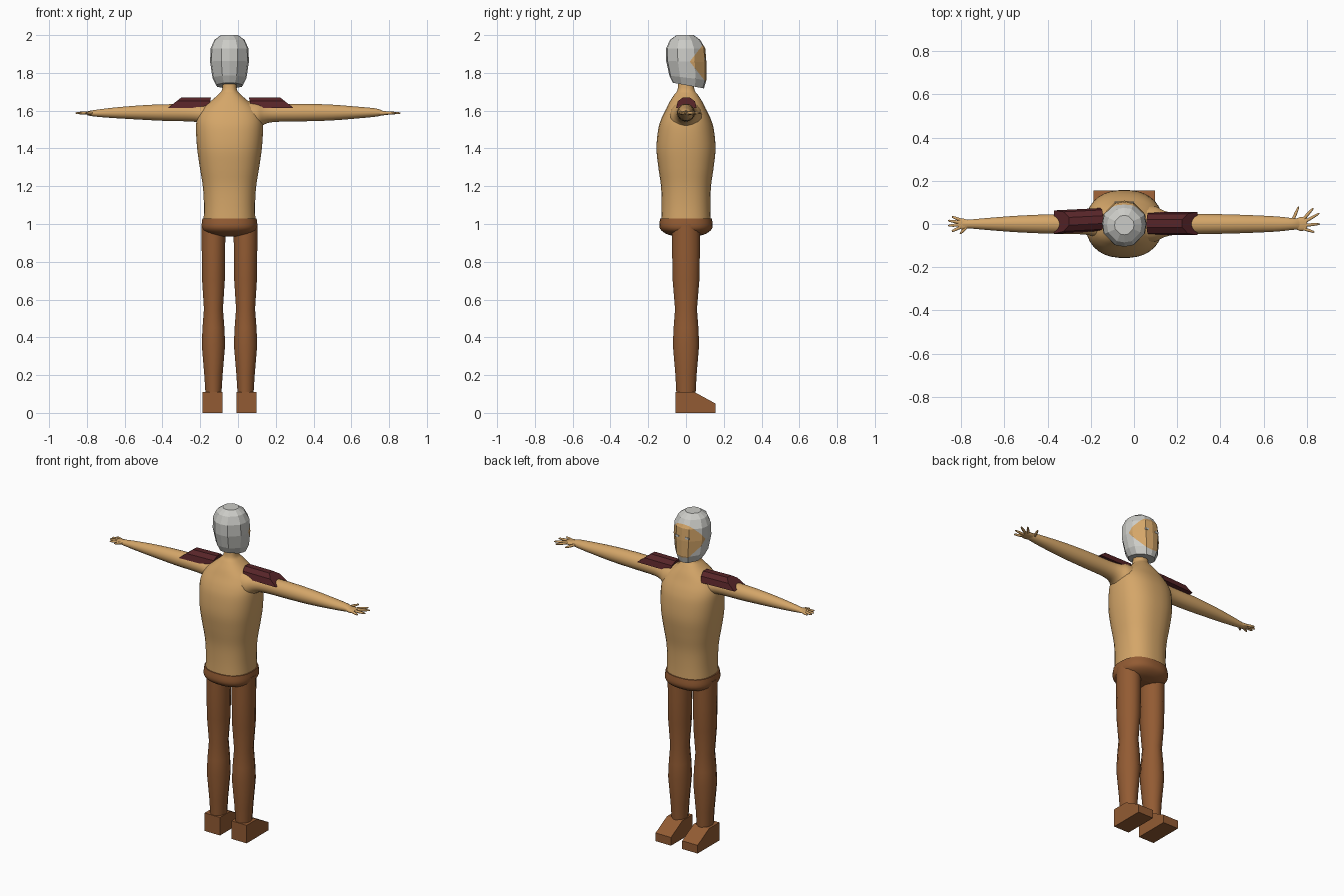
import bpy, bmesh, math
from mathutils import Vector

if "Cube" in bpy.data.objects:
    bpy.data.objects.remove(bpy.data.objects["Cube"])

CX = -0.045  # body axis


def material(name, rgb):
    m = bpy.data.materials.new(name)
    m.diffuse_color = (*rgb, 1)
    m.use_nodes = True
    m.node_tree.nodes["Principled BSDF"].inputs["Base Color"].default_value = m.diffuse_color
    return m


TAN = material("tan_skin", (0.66, 0.38, 0.14))
BROWN = material("brown_cloth", (0.29, 0.105, 0.033))
RED = material("dark_red", (0.095, 0.018, 0.021))
GREY = material("light_grey", (0.60, 0.60, 0.57))


def finish(name, bm, mats, smooth=False):
    bmesh.ops.recalc_face_normals(bm, faces=bm.faces[:])
    for f in bm.faces:
        f.smooth = smooth and len(f.verts) == 4
    me = bpy.data.meshes.new(name)
    bm.to_mesh(me)
    bm.free()
    for m in mats:
        me.materials.append(m)
    ob = bpy.data.objects.new(name, me)
    bpy.context.collection.objects.link(ob)
    return ob


def loft_bm(rings):
    bm = bmesh.new()
    vs = [[bm.verts.new(p) for p in r] for r in rings]
    n = len(vs[0])
    for a, b in zip(vs, vs[1:]):
        for i in range(n):
            j = (i + 1) % n
            bm.faces.new((a[i], a[j], b[j], b[i]))
    bm.faces.new(vs[0])
    bm.faces.new(vs[-1])
    return bm


def refine(rows, k=4):
    # Catmull-Rom interpolation of profile rows
    out = []
    for i in range(len(rows) - 1):
        p = [rows[max(i - 1, 0)], rows[i], rows[i + 1], rows[min(i + 2, len(rows) - 1)]]
        for s in range(k):
            t = s / k
            out.append([0.5 * (2 * b + (c - a) * t + (2 * a - 5 * b + 4 * c - d) * t * t
                               + (3 * b - a - 3 * c + d) * t ** 3) for a, b, c, d in zip(*p)])
    return out + [list(rows[-1])]


def oval(n, a, b, e=2.0):
    pts = []
    for i in range(n):
        t = 2 * math.pi * (i + 0.5) / n
        c, s = math.cos(t), math.sin(t)
        pts.append((a * math.copysign(abs(c) ** (2 / e), c), b * math.copysign(abs(s) ** (2 / e), s)))
    return pts


def column(name, rows, x, mat, n=28, e=2.0, k=4):
    # vertical loft: rows of z, half width, half depth
    rings = [[(x + px, py, z) for px, py in oval(n, a, b, e)] for z, a, b in refine(rows, k)]
    return finish(name, loft_bm(rings), [mat], True)


def rod(name, p0, p1, r0, r1):
    p0, p1 = Vector(p0), Vector(p1)
    q = (p1 - p0).to_track_quat('Z', 'Y')
    rings = [[p0.lerp(p1, t) + q @ Vector((a, b, 0)) for a, b in oval(8, r, r)]
             for t, r in ((0, r0), (0.5, r0), (0.9, r1), (1, r1 * 0.5))]
    return finish(name, loft_bm(rings), [TAN], True)


# torso with neck
column("torso", [(1.01, 0.138, 0.132), (1.10, 0.136, 0.13), (1.20, 0.142, 0.133), (1.30, 0.158, 0.147),
                 (1.40, 0.172, 0.157), (1.50, 0.178, 0.148), (1.56, 0.172, 0.13), (1.61, 0.145, 0.105),
                 (1.65, 0.10, 0.085), (1.685, 0.06, 0.062), (1.71, 0.04, 0.045), (1.76, 0.036, 0.04)],
       CX, TAN, 32, 2.4)

# pelvis
column("pelvis", [(0.935, 0.06, 0.055), (0.945, 0.105, 0.098), (0.965, 0.138, 0.13),
                  (0.99, 0.148, 0.142), (1.03, 0.144, 0.137)], CX, BROWN, 32, 2.4)

# legs and boots
for side, s in (("left", -1), ("right", 1)):
    column(side + "_leg", [(0.09, 0.043, 0.052), (0.2, 0.05, 0.058), (0.36, 0.064, 0.072), (0.45, 0.06, 0.068),
                           (0.55, 0.052, 0.06), (0.70, 0.062, 0.073), (0.85, 0.064, 0.076), (1.0, 0.066, 0.076)],
           CX + s * 0.085, BROWN, 12, 2.0, 1)
    prof = [(-0.055, 0), (0.155, 0), (0.155, 0.05), (0.045, 0.11), (-0.055, 0.11)]
    fx = CX + s * 0.09
    finish(side + "_boot", loft_bm([[(fx + d, y, z) for y, z in prof] for d in (-0.052, 0.052)]), [BROWN])

# arms: rows of x, centre z, half depth, half height
right = [(0.04, 1.565, 0.09, 0.09), (0.10, 1.57, 0.082, 0.078), (0.14, 1.583, 0.062, 0.056),
         (0.20, 1.588, 0.05, 0.048), (0.35, 1.59, 0.047, 0.047), (0.5, 1.59, 0.043, 0.042),
         (0.65, 1.59, 0.036, 0.03), (0.73, 1.59, 0.028, 0.022), (0.765, 1.588, 0.025, 0.012)]
left = [(-0.14, 1.575, 0.07, 0.062), (-0.19, 1.583, 0.056, 0.05), (-0.25, 1.588, 0.048, 0.046),
        (-0.40, 1.59, 0.045, 0.044), (-0.55, 1.59, 0.038, 0.036), (-0.68, 1.588, 0.028, 0.026),
        (-0.77, 1.586, 0.02, 0.016), (-0.80, 1.586, 0.02, 0.009)]
for name, rows in (("right_arm", right), ("left_arm", left)):
    rings = [[(x, a, cz + b) for a, b in oval(20, ry, rz)] for x, cz, ry, rz in refine(rows)]
    finish(name, loft_bm(rings), [TAN], True)

# palms
for name, rows in (("right_palm", [(0.74, 0.022, 0.014), (0.77, 0.033, 0.012), (0.80, 0.03, 0.008)]),
                   ("left_palm", [(-0.77, 0.019, 0.013), (-0.79, 0.026, 0.01), (-0.815, 0.023, 0.007)])):
    rings = [[(x, a, 1.587 + b) for a, b in oval(16, ry, rz, 2.5)] for x, ry, rz in rows]
    finish(name, loft_bm(rings), [TAN], True)

# fingers: base x, base y, tip x, tip y
for name, tips in (("right_finger", [(0.735, 0.018, 0.762, 0.08), (0.785, 0.024, 0.83, 0.074),
                                     (0.79, 0.01, 0.858, 0.05), (0.79, -0.006, 0.86, 0.0),
                                     (0.785, -0.022, 0.835, -0.038)]),
                   ("left_finger", [(-0.775, -0.015, -0.805, -0.045), (-0.805, -0.016, -0.843, -0.034),
                                    (-0.81, -0.004, -0.86, -0.008), (-0.81, 0.008, -0.86, 0.016),
                                    (-0.80, 0.018, -0.843, 0.034)])):
    for i, (x0, y0, x1, y1) in enumerate(tips):
        rod(f"{name}_{i + 1}", (x0, y0, 1.588), (x1, y1, 1.587), 0.0075, 0.005)

# shoulder guards: ridged prisms with slanted outer ends
sec = [(-0.054, 1.615), (-0.045, 1.65), (-0.018, 1.67), (0.018, 1.67), (0.045, 1.65), (0.054, 1.615)]
for name, s, inner, outer, y0, yaw in (("left_shoulder_guard", -1, 0.155, 0.37, 0.015, 0.05),
                                       ("right_shoulder_guard", 1, 0.07, 0.293, 0.002, 0.0)):
    rings = []
    for end in (0, 1):
        ring = []
        for y, z in sec:
            h = (z - 1.615) / 0.055
            x = s * (outer - 0.07 * h if end else inner - 0.012 * h)
            ring.append((x, y + y0 + (yaw * (x + 0.25)), z))
        rings.append(ring)
    finish(name, loft_bm(rings), [RED])

# head: low-poly helmet with cut-in face opening
unit = []
for q in range(4):
    for a, b in ((1, 0), (0.93, 0.42), (0.42, 0.93)):
        for _ in range(q):
            a, b = -b, a
        unit.append((a, b))
rings = []
for z, hx, yb, yf, slant in ((1.735, 0.07, -0.07, 0.095, 0.18), (1.775, 0.09, -0.088, 0.108, 0.12),
                             (1.86, 0.103, -0.105, 0.108, 0.03), (1.93, 0.1, -0.105, 0.102, 0),
                             (1.975, 0.08, -0.085, 0.075, 0), (2.0, 0.045, -0.05, 0.04, 0)):
    ring = []
    for a, b in unit:
        y = (yb + yf) / 2 + b * (yf - yb) / 2
        ring.append((CX + a * hx, y, z - slant * y))
    rings.append(ring)
bm = loft_bm(rings)
for s in (-1, 1):
    bmesh.ops.bisect_plane(bm, geom=bm.verts[:] + bm.edges[:] + bm.faces[:], dist=1e-5,
                           plane_co=(0, 0.02, 1.86), plane_no=Vector((0, 1, s * 0.78)).normalized())
for f in bm.faces:
    c = f.calc_center_median()
    f.material_index = int(c.y > 0.02 + 0.78 * abs(c.z - 1.86))
head = finish("head", bm, [GREY, TAN])

# eyes: thin plates on the face
bpy.context.view_layer.update()
for side, s in (("left", -1), ("right", 1)):
    x, z = CX + s * 0.034, 1.875
    hit, loc, nor, _ = head.ray_cast(Vector((x, 0.5, z)), Vector((0, -1, 0)))
    y = loc.y if hit else 0.1
    quad = [(-0.012, -0.006), (0.012, -0.006), (0.012, 0.006), (-0.012, 0.006)]
    finish(side + "_eye", loft_bm([[(x + a, y + d, z + b) for a, b in quad] for d in (-0.004, 0.003)]), [GREY])
